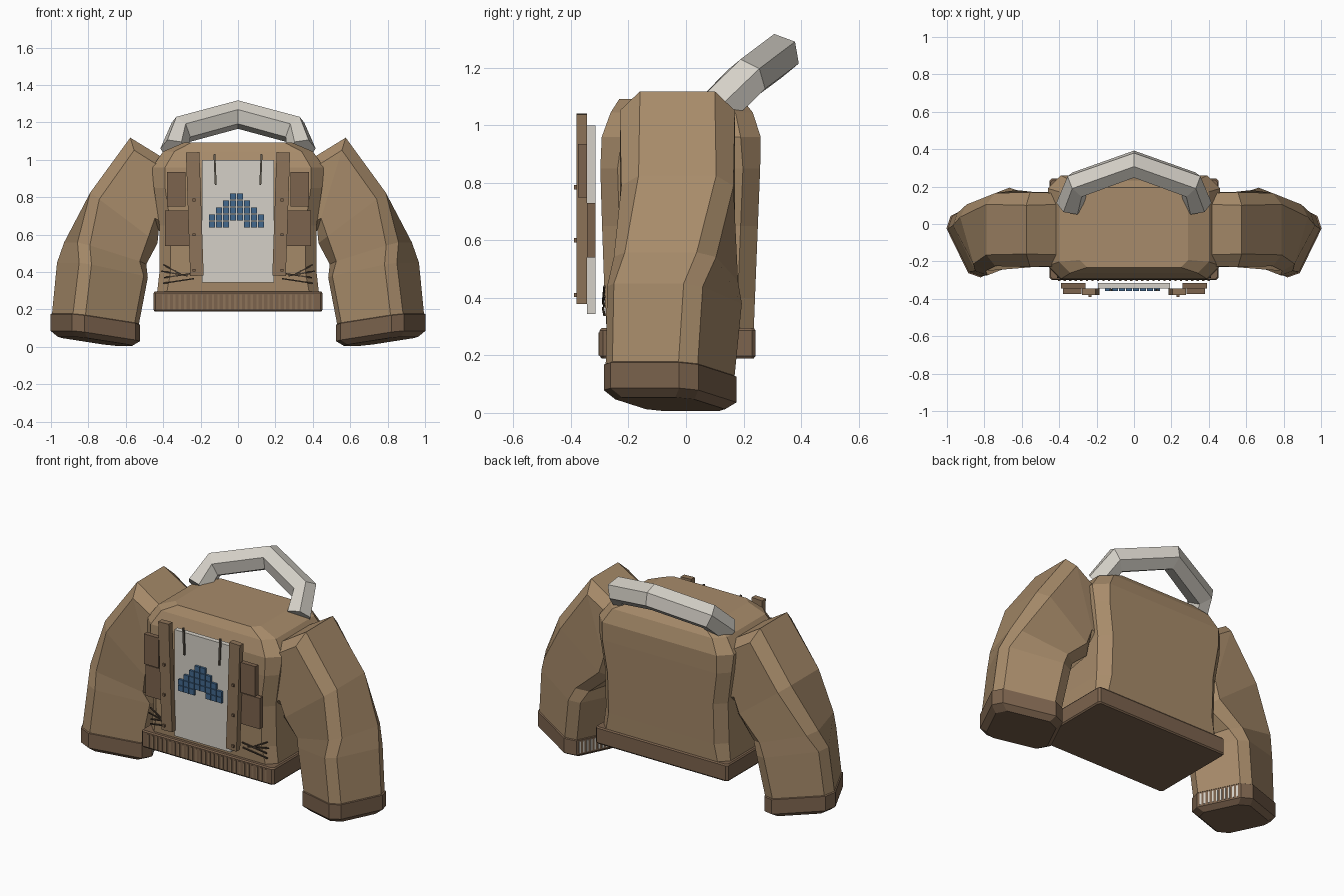
import bpy, bmesh, math
from mathutils import Matrix, Vector

cube = bpy.data.objects.get("Cube")
if cube:
    bpy.data.objects.remove(cube, do_unlink=True)


def material(name, r, g, b):
    m = bpy.data.materials.new(name)
    m.use_nodes = True
    m.diffuse_color = (r, g, b, 1)
    bsdf = next(n for n in m.node_tree.nodes if n.type == "BSDF_PRINCIPLED")
    bsdf.inputs["Base Color"].default_value = (r, g, b, 1)
    return m


TAN = material("tan_cloth", .39, .26, .145)
STRAP = material("strap_tan", .27, .175, .1)
BROWN = material("brown_trim", .2, .125, .075)
PALE = material("pale_grey", .66, .63, .57)
CORD = material("cord_grey", .13, .11, .085)
DARK = material("dark_stitch", .06, .042, .028)
BLUE = material("blue_patch", .055, .14, .27)


def finish(name, bm, mat, mirror=False):
    bmesh.ops.recalc_face_normals(bm, faces=bm.faces[:])
    me = bpy.data.meshes.new(name)
    bm.to_mesh(me)
    bm.free()
    me.materials.append(mat)
    ob = bpy.data.objects.new(name, me)
    bpy.context.scene.collection.objects.link(ob)
    if mirror:
        ob.modifiers.new("mirror", "MIRROR").use_mirror_merge = False
    return ob


def loft(name, rings, mat, mirror=False):
    """Skin a list of equal-length rings and cap both ends."""
    bm = bmesh.new()
    rows = [[bm.verts.new(p) for p in r] for r in rings]
    n = len(rows[0])
    for lo, hi in zip(rows, rows[1:]):
        for i in range(n):
            j = (i + 1) % n
            bm.faces.new((lo[i], lo[j], hi[j], hi[i]))
    bm.faces.new(rows[0])
    bm.faces.new(rows[-1])
    return finish(name, bm, mat, mirror)


def ring(c, a, b, chamfer, yaw=0, tilt=0):
    """Chamfered rectangle, tilted outwards and then turned about z."""
    turn = Matrix.Rotation(math.radians(yaw), 3, "Z") @ Matrix.Rotation(math.radians(-tilt), 3, "Y")
    pts = []
    for sx, sy in ((1, 1), (-1, 1), (-1, -1), (1, -1)):
        pair = [(sx * a, sy * (b - chamfer)), (sx * (a - chamfer), sy * b)]
        pts += pair if sx * sy > 0 else pair[::-1]
    return [Vector(c) + turn @ Vector((x, y, 0)) for x, y in pts]


def add_box(bm, c, size, rot=None):
    m = Matrix.Translation(c) @ (rot or Matrix()) @ Matrix.Diagonal((*size, 1))
    bmesh.ops.create_cube(bm, size=1, matrix=m)


def boxes(name, items, mat, mirror=False):
    bm = bmesh.new()
    for it in items:
        add_box(bm, *it)
    return finish(name, bm, mat, mirror)


def rod(p, q, w):
    """Box spec for a thin bar between two points in the front plane."""
    p, q = Vector(p), Vector(q)
    d = q - p
    rot = d.to_track_quat("X", "Z").to_matrix().to_4x4()
    return ((p + q) / 2, (d.length, w, w), rot)


# Torso: height, half width, front y, back y, corner chamfer
torso = [(.27, .435, -.275, .235, .05), (.4, .42, -.283, .24, .06),
         (.65, .42, -.292, .25, .06), (.85, .45, -.298, .258, .06),
         (.96, .46, -.293, .26, .07), (1.045, .4, -.262, .232, .06),
         (1.092, .29, -.232, .195, .04)]
loft("torso", [ring((0, (f + k) / 2, z), w, (k - f) / 2, ch)
               for z, w, f, k, ch in torso], TAN)

# Ribbed waistband
loft("waistband", [ring((0, -.029, z), .452 - s, .271 - s, .012)
                   for z, s in ((.19, .006), (.198, 0), (.287, 0), (.295, .006))], BROWN)
boxes("waistband_ribs", [((-.4 + i * .8 / 27, -.3, .24), (.012, .008, .08))
                         for i in range(28)], STRAP)

# Sleeves: centre, half length, half depth, chamfer, yaw, tilt
sleeve = [((.38, -.03, .8), .21, .195, .06, 0, 85),
          ((.5, -.03, .87), .26, .2, .07, 0, 73),
          ((.61, -.03, .69), .225, .195, .06, 0, 37),
          ((.71, -.035, .5), .2, .185, .055, -16, 17),
          ((.725, -.04, .41), .208, .185, .05, -26, 11),
          ((.762, -.055, .15), .198, .178, .05, -26, 8)]
loft("sleeves", [ring(*s) for s in sleeve], TAN, True)

# Cuffs with ribs on the inner side
cuff = [(.155, .014), (.147, 0), (.058, 0), (.03, .03)]
loft("cuffs", [ring((.764, -.055, z), .203 - s, .183 - s, .05, -26, 8) for z, s in cuff], BROWN, True)
yaw = Matrix.Rotation(math.radians(-26), 4, "Z")
boxes("cuff_ribs", [(Vector((.764, -.055, .075)) + yaw.to_3x3() @ Vector((-.2, -.11 + i * .0245, 0)),
                     (.008, .01, .07), yaw) for i in range(10)], PALE, True)

# Collar: six-sided tube swept along an arch leaning back
path = [Vector(p) for p in ((-.34, .1, 1.05), (-.305, .21, 1.16), (0, .32, 1.242),
                            (.305, .21, 1.16), (.34, .1, 1.05))]
normal = Vector((0, .64, -.77))
collar = []
for i, p in enumerate(path):
    t = (path[min(i + 1, 4)] - path[max(i - 1, 0)]).normalized()
    out = normal.cross(t).normalized()
    if out.dot(p - Vector((0, .1, 1.05))) < 0:
        out = -out
    side = normal
    collar.append([p + .077 * (out * math.cos(k * math.pi / 3) + side * math.sin(k * math.pi / 3))
                   for k in range(6)])
loft("collar", collar, PALE)

# Front panel, straps, pockets and studs
boxes("front_panel", [((0, -.33, .672), (.385, .03, .655))], PALE)
lean = Matrix.Rotation(math.radians(2), 4, "Y")
boxes("straps", [((.231, -.362, .71), (.072, .036, .66), lean)], STRAP, True)
boxes("upper_pockets", [((.33, -.36, .842), (.1, .03, .185))], BROWN, True)
boxes("lower_pockets", [((.325, -.33, .635), (.13, .03, .19))], BROWN, True)
boxes("strap_studs", [((.236, -.384, z), (.015, .012, .015)) for z in (.785, .6, .41)], BROWN, True)

# Drawstrings
boxes("drawstrings", [rod((.126, -.352, 1.03), (.119, -.352, .865), .01)], CORD, True)

# Stepped patch of square tiles on the panel
tiles = []
for row, half in enumerate((4, 4, 3, 2, 1)):
    for i in range(-half, half):
        if row or abs(i + .5) > 1:
            tiles.append(((-.008 + (i + .5) * .0375, -.352, .654 + row * .0375), (.034, .014, .034)))
boxes("patch_tiles", tiles, BLUE)

# Creases in the cloth above the waistband
creases = [((.4, .44), (.3, .385)), ((.41, .405), (.27, .38)),
           ((.395, .37), (.23, .395)), ((.4, .34), (.235, .365))]
boxes("creases", [rod((a, -.284, b), (c, -.289, d), .007) for (a, b), (c, d) in creases], DARK, True)
